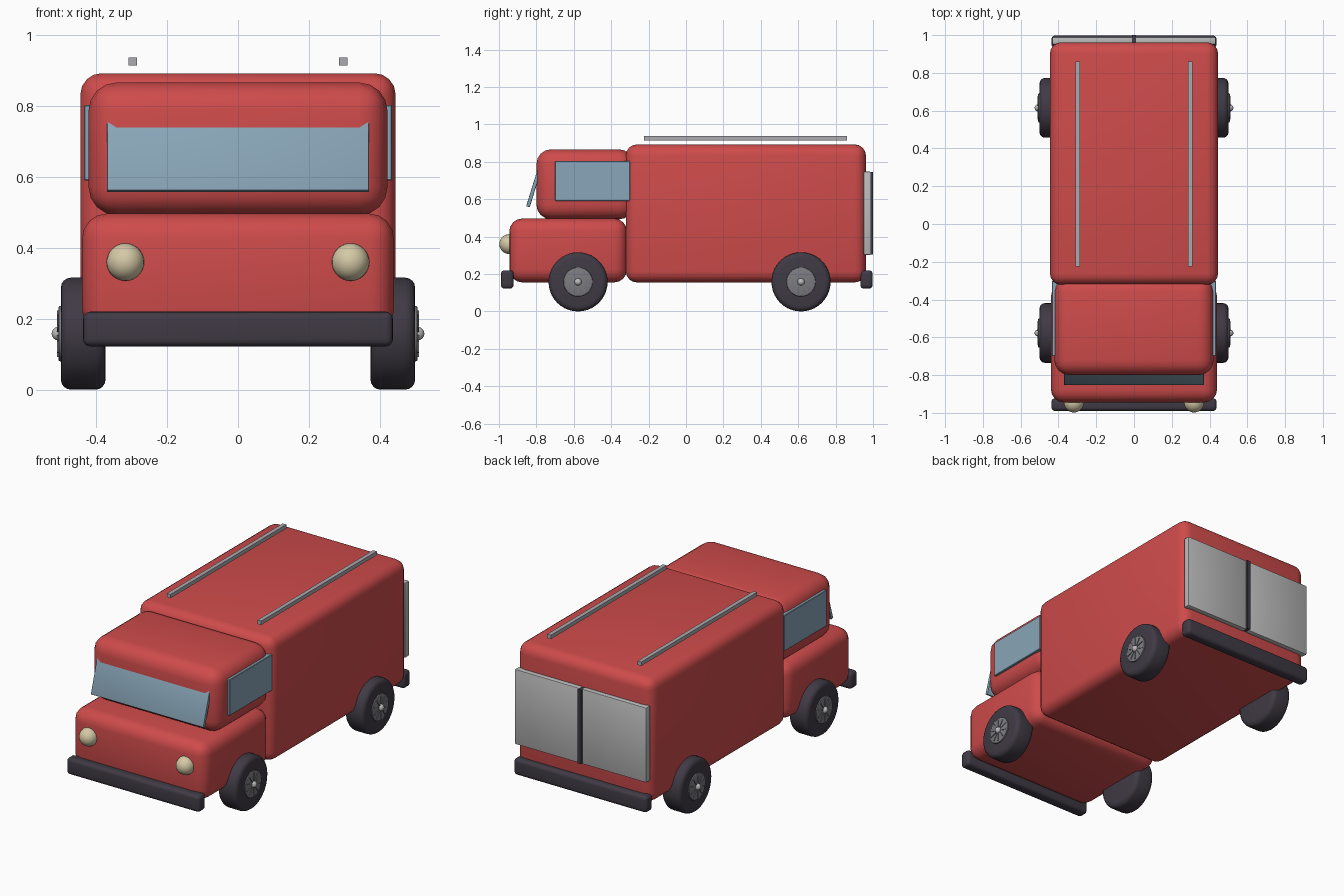
import bpy, bmesh, math
from mathutils import Matrix, Vector

cube = bpy.data.objects.get("Cube")
if cube:
    bpy.data.objects.remove(cube, do_unlink=True)


def material(name, r, g, b):
    m = bpy.data.materials.new(name)
    m.use_nodes = True
    m.diffuse_color = (r, g, b, 1)
    m.node_tree.nodes["Principled BSDF"].inputs["Base Color"].default_value = (r, g, b, 1)
    return m


RED = material("red paint", 0.62, 0.07, 0.07)
GLASS = material("blue glass", 0.25, 0.38, 0.48)
RUBBER = material("dark rubber", 0.05, 0.042, 0.058)
SILVER = material("silver", 0.5, 0.5, 0.5)
RAIL = material("rail grey", 0.41, 0.41, 0.44)
STEEL = material("wheel steel", 0.2, 0.2, 0.22)
CREAM = material("lamp cream", 0.66, 0.58, 0.38)


def finish(name, bm, mat, matrix=Matrix()):
    """Turn a bmesh into a shaded, coloured object."""
    bmesh.ops.transform(bm, matrix=matrix, verts=bm.verts)
    mesh = bpy.data.meshes.new(name)
    bm.to_mesh(mesh)
    bm.free()
    mesh.materials.append(mat)
    mesh.shade_smooth()
    mesh.set_sharp_from_angle(angle=math.radians(35))
    obj = bpy.data.objects.new(name, mesh)
    bpy.context.collection.objects.link(obj)
    return obj


def box(name, mat, x, y, z, bevel=0.0, segments=4, tilt=0.0):
    """Rounded box from (min, max) ranges, tilted about its own x axis."""
    low, high = Vector((x[0], y[0], z[0])), Vector((x[1], y[1], z[1]))
    bm = bmesh.new()
    bmesh.ops.create_cube(bm, size=1)
    bmesh.ops.scale(bm, vec=high - low, verts=bm.verts)
    if bevel:
        bmesh.ops.bevel(bm, geom=bm.edges[:], offset=bevel, segments=segments,
                        profile=0.5, affect='EDGES')
    place = Matrix.Translation((low + high) / 2) @ Matrix.Rotation(tilt, 4, 'X')
    return finish(name, bm, mat, place)


def ball(name, mat, center, radius):
    bm = bmesh.new()
    bmesh.ops.create_uvsphere(bm, u_segments=24, v_segments=14, radius=radius)
    return finish(name, bm, mat, Matrix.Translation(center))


def disc(name, mat, center, radius, width, bevel, segments=4):
    """Cylinder lying along x with rounded rims."""
    bm = bmesh.new()
    bmesh.ops.create_cone(bm, cap_ends=True, segments=40, radius1=radius,
                          radius2=radius, depth=width)
    rims = [e for e in bm.edges if abs(e.verts[0].co.z - e.verts[1].co.z) < 0.001]
    bmesh.ops.bevel(bm, geom=rims, offset=bevel, segments=segments,
                    profile=0.5, affect='EDGES')
    place = Matrix.Translation(center) @ Matrix.Rotation(math.pi / 2, 4, 'Y')
    return finish(name, bm, mat, place)


def spokes(name, mat, center, count=10):
    """Ring of thin raised ribs on a wheel disc."""
    bm = bmesh.new()
    for i in range(count):
        turn = Matrix.Rotation(math.tau * i / count, 4, 'X')
        shape = Matrix.Translation((0, 0, 0.043)) @ Matrix.Diagonal((0.006, 0.005, 0.045, 1))
        bmesh.ops.create_cube(bm, size=1, matrix=turn @ shape)
    return finish(name, bm, mat, Matrix.Translation(center))


# Body
box("cargo_body", RED, (-0.445, 0.445), (-0.322, 0.962), (0.155, 0.893), 0.06)
box("hood", RED, (-0.44, 0.44), (-0.945, -0.315), (0.155, 0.497), 0.07)
box("cab", RED, (-0.422, 0.422), (-0.80, -0.28), (0.492, 0.867), 0.08)

# Windshield leans back into the cab
box("windshield", GLASS, (-0.37, 0.37), (-0.812, -0.792), (0.553, 0.845), 0.004, 2, tilt=-0.3)

# Bumpers
for name, y in (("front_bumper", (-0.99, -0.922)), ("rear_bumper", (0.932, 0.998))):
    box(name, RUBBER, (-0.437, 0.437), y, (0.122, 0.22), 0.02)

# Rear door gap
box("door_gap", RUBBER, (-0.011, 0.011), (0.95, 1.0), (0.305, 0.745))

for side, s in (("left", 1), ("right", -1)):
    def span(a, b):
        return sorted((s * a, s * b))

    # Side window, rear door, roof rail and headlight
    box(side + "_window", GLASS, span(0.40, 0.435), (-0.70, -0.30), (0.59, 0.804), 0.003, 1)
    box(side + "_rear_door", SILVER, span(0.009, 0.432), (0.95, 0.99), (0.302, 0.747), 0.006, 2)
    box(side + "_roof_rail", RAIL, span(0.285, 0.309), (-0.225, 0.86), (0.915, 0.938))
    ball(side + "_headlight", CREAM, (s * 0.318, -0.945, 0.36), 0.053)

    # Wheels
    for end, y in (("front", -0.577), ("rear", 0.615)):
        tag = end + "_" + side
        disc(tag + "_tire", RUBBER, (s * 0.437, y, 0.158), 0.158, 0.126, 0.028)
        disc(tag + "_wheel_disc", STEEL, (s * 0.475, y, 0.158), 0.078, 0.064, 0.005, 2)
        spokes(tag + "_spokes", STEEL, (s * 0.508, y, 0.158))
        ball(tag + "_hub_cap", SILVER, (s * 0.507, y, 0.158), 0.019)
